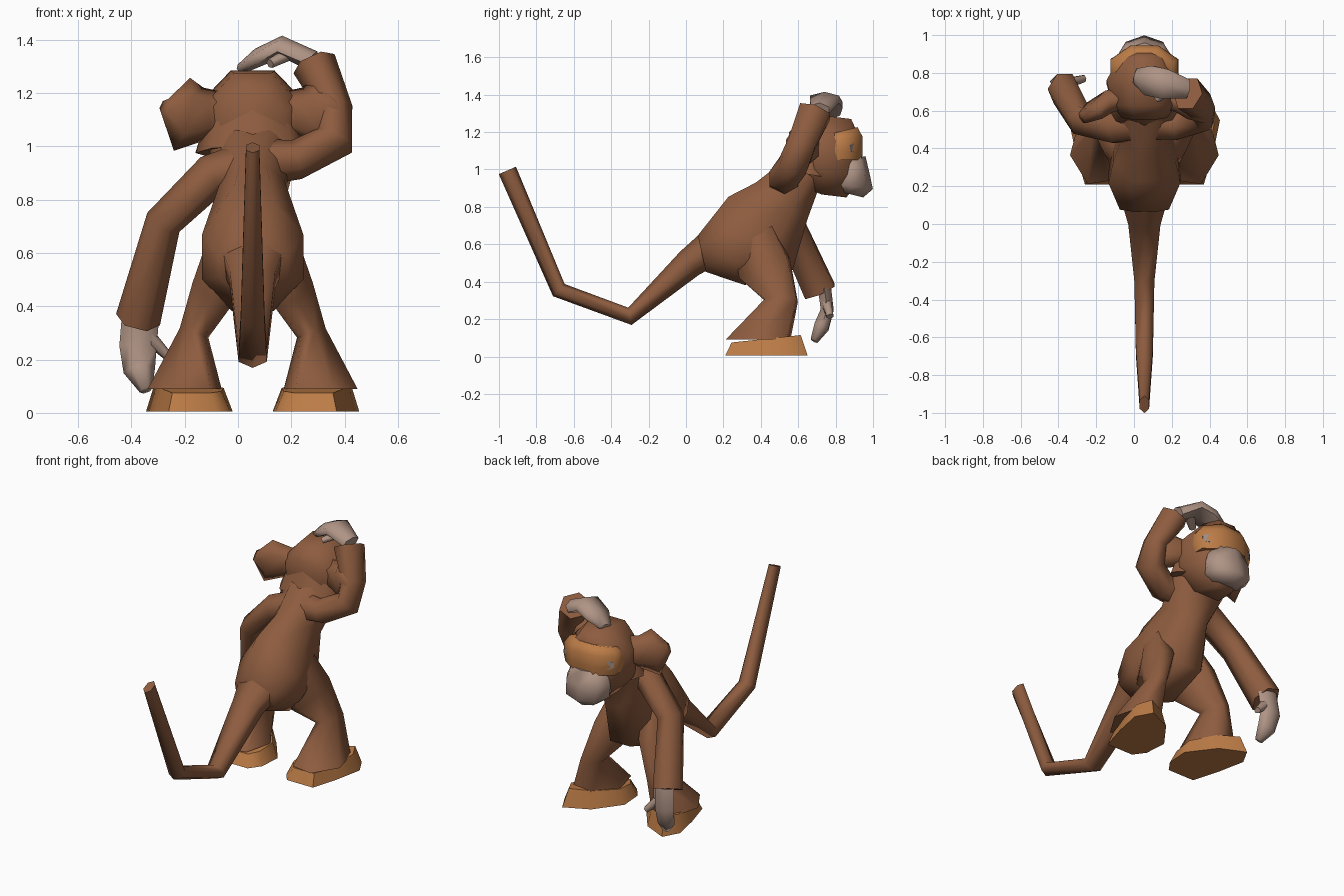
import bpy, bmesh, math
from mathutils import Vector

if "Cube" in bpy.data.objects:
    bpy.data.objects.remove(bpy.data.objects["Cube"], do_unlink=True)

MID = 0.055  # symmetry plane of the body
X, Y, Z = Vector((1, 0, 0)), Vector((0, 1, 0)), Vector((0, 0, 1))


def material(name, rgb):
    m = bpy.data.materials.new(name)
    m.use_nodes = True
    m.diffuse_color = (*rgb, 1)
    bsdf = m.node_tree.nodes["Principled BSDF"]
    bsdf.inputs["Base Color"].default_value = (*rgb, 1)
    bsdf.inputs["Roughness"].default_value = 0.9
    return m


FUR = material("brown fur", (0.27, 0.108, 0.05))
TAN = material("tan skin", (0.5, 0.2, 0.062))
PALE = material("pale skin", (0.43, 0.295, 0.235))
EYE = material("grey eye", (0.34, 0.28, 0.265))


def finish(name, bm, mat, mirrored=False, angle=75):
    """Turn a bmesh into an object, optionally flipped to the other side."""
    if mirrored:
        for v in bm.verts:
            v.co.x = 2 * MID - v.co.x
    bmesh.ops.recalc_face_normals(bm, faces=bm.faces)
    mesh = bpy.data.meshes.new(name)
    bm.to_mesh(mesh)
    bm.free()
    mesh.materials.append(mat)
    for p in mesh.polygons:
        p.use_smooth = True
    mesh.set_sharp_from_angle(angle=math.radians(angle))
    ob = bpy.data.objects.new(name, mesh)
    bpy.context.scene.collection.objects.link(ob)
    return ob


def limb(name, mat, ref, path, sides=6, turned=True, end=None, mirrored=False):
    """Loft through (x, y, z, radius along ref, radius across)."""
    bm = bmesh.new()
    pts = [Vector(p[:3]) for p in path]
    step = 2 * math.pi / sides
    angles = [(k + turned * 0.5) * step for k in range(sides)]
    wide = max(math.cos(a) for a in angles)
    tall = max(math.sin(a) for a in angles)
    rings = []
    for i, p in enumerate(path):
        a, b = pts[max(i - 1, 0)], pts[min(i + 1, len(pts) - 1)]
        t = ((pts[i] - a).normalized() + (b - pts[i]).normalized()).normalized()
        if end and i == len(pts) - 1:
            t = end
        u = (ref - t * ref.dot(t)).normalized()
        v = t.cross(u)
        rings.append([bm.verts.new(pts[i] + u * p[3] * math.cos(a) / wide
                                   + v * p[4] * math.sin(a) / tall) for a in angles])
    for r, s in zip(rings, rings[1:]):
        for k in range(sides):
            n = (k + 1) % sides
            bm.faces.new((r[k], r[n], s[n], s[k]))
    bm.faces.new(rings[0])
    bm.faces.new(rings[-1])
    return finish(name, bm, mat, mirrored)


def foot(name, mirrored):
    """Flat sole, toes turned outward, with a smaller sloping top."""
    outline = [(.19, .21), (.37, .21), (.42, .38), (.455, .55),
               (.40, .65), (.25, .58), (.13, .42), (.14, .28)]
    cx, cy = .3, .42
    bm = bmesh.new()
    low = [bm.verts.new((x, y, 0.005)) for x, y in outline]
    top = [bm.verts.new((cx + (x - cx) * .8, cy + (y - cy) * .84, .075 + .09 * (y - .21)))
           for x, y in outline]
    bm.faces.new(low)
    bm.faces.new(top)
    for k in range(len(low)):
        n = (k + 1) % len(low)
        bm.faces.new((low[k], low[n], top[n], top[k]))
    return finish(name, bm, TAN, mirrored, 50)


# Torso and tail
limb("torso", FUR, X, [
    (MID, .085, .55, .13, .10), (MID, .245, .585, .19, .215), (MID, .40, .66, .165, .26),
    (MID, .51, .83, .12, .17), (MID, .62, .97, .16, .12), (MID, .70, 1.03, .11, .09)], 8)
limb("tail", FUR, X, [
    (MID, .22, .64, .14, .11), (MID, .02, .50, .085, .08), (MID, -.30, .215, .053, .047),
    (MID, -.68, .355, .045, .045), (MID, -.955, .995, .025, .05)])

# Head with flared nape, face mask, muzzle
limb("head", FUR, X, [
    (MID, .57, 1.08, .12, .12), (MID, .63, 1.09, .17, .185), (MID, .75, 1.075, .20, .21),
    (MID, .87, 1.06, .14, .21), (MID, .915, 1.06, .075, .14)], 8)
limb("nape", FUR, X, [
    (MID, .65, .975, .215, .15), (MID, .67, 1.09, .18, .12),
    (MID, .71, 1.22, .12, .11)], 8, False)
limb("eye_mask", TAN, X, [
    (MID, .82, 1.05, .17, .12), (MID, .82, 1.10, .18, .125),
    (MID, .82, 1.16, .178, .125), (MID, .81, 1.20, .15, .11)], 8)
limb("muzzle", PALE, X, [
    (MID, .87, .87, .09, .08), (MID, .88, .91, .14, .12),
    (MID, .88, .98, .15, .10), (MID, .87, 1.06, .12, .09)], 8, False)

# Paired parts
for side, flip in (("left", False), ("right", True)):
    limb(side + "_leg", FUR, Vector((1, -.15, 0)), [
        (.16, .36, .66, .06, .11), (.195, .42, .47, .09, .14),
        (.275, .51, .30, .057, .085), (.31, .385, .09, .14, .165)],
        turned=False, end=-Z, mirrored=flip)
    foot(side + "_foot", flip)
    limb(side + "_ear", FUR, Y, [
        (.15, .67, 1.12, .06, .08), (.24, .65, 1.12, .06, .10),
        (.32, .60, 1.12, .05, .14), (.385, .56, 1.15, .03, .03)], mirrored=flip)
    # eye plate lying on the slanted front facet of the mask
    limb(side + "_eye", EYE, Z, [
        (.190, .892, 1.115, .025, .04), (.1945, .899, 1.115, .025, .04)],
        8, mirrored=flip)

# Hanging right arm and hand
limb("right_arm", FUR, Y, [
    (.04, .54, .93, .09, .09), (-.10, .51, .89, .08, .08),
    (-.28, .55, .715, .075, .07), (-.375, .715, .35, .085, .085)])
limb("right_hand", PALE, Y, [
    (-.365, .74, .37, .035, .07), (-.375, .755, .25, .035, .07),
    (-.37, .725, .16, .04, .06), (-.345, .685, .085, .02, .025)])
limb("right_thumb", PALE, Y, [
    (-.34, .75, .29, .025, .03), (-.265, .77, .215, .018, .018)])

# Raised left arm with its hand on the head
limb("left_arm", FUR, Y, [
    (.07, .54, .94, .09, .09), (.22, .52, .95, .075, .075), (.36, .57, 1.02, .075, .08),
    (.365, .62, 1.14, .075, .065), (.285, .69, 1.31, .085, .085)])
limb("left_hand", PALE, Y, [
    (.28, .715, 1.32, .05, .04), (.165, .74, 1.375, .08, .04),
    (.08, .76, 1.335, .08, .035), (.01, .785, 1.29, .04, .02)])
limb("left_thumb", PALE, Y, [
    (.20, .72, 1.35, .03, .025), (.12, .66, 1.31, .018, .018)])
